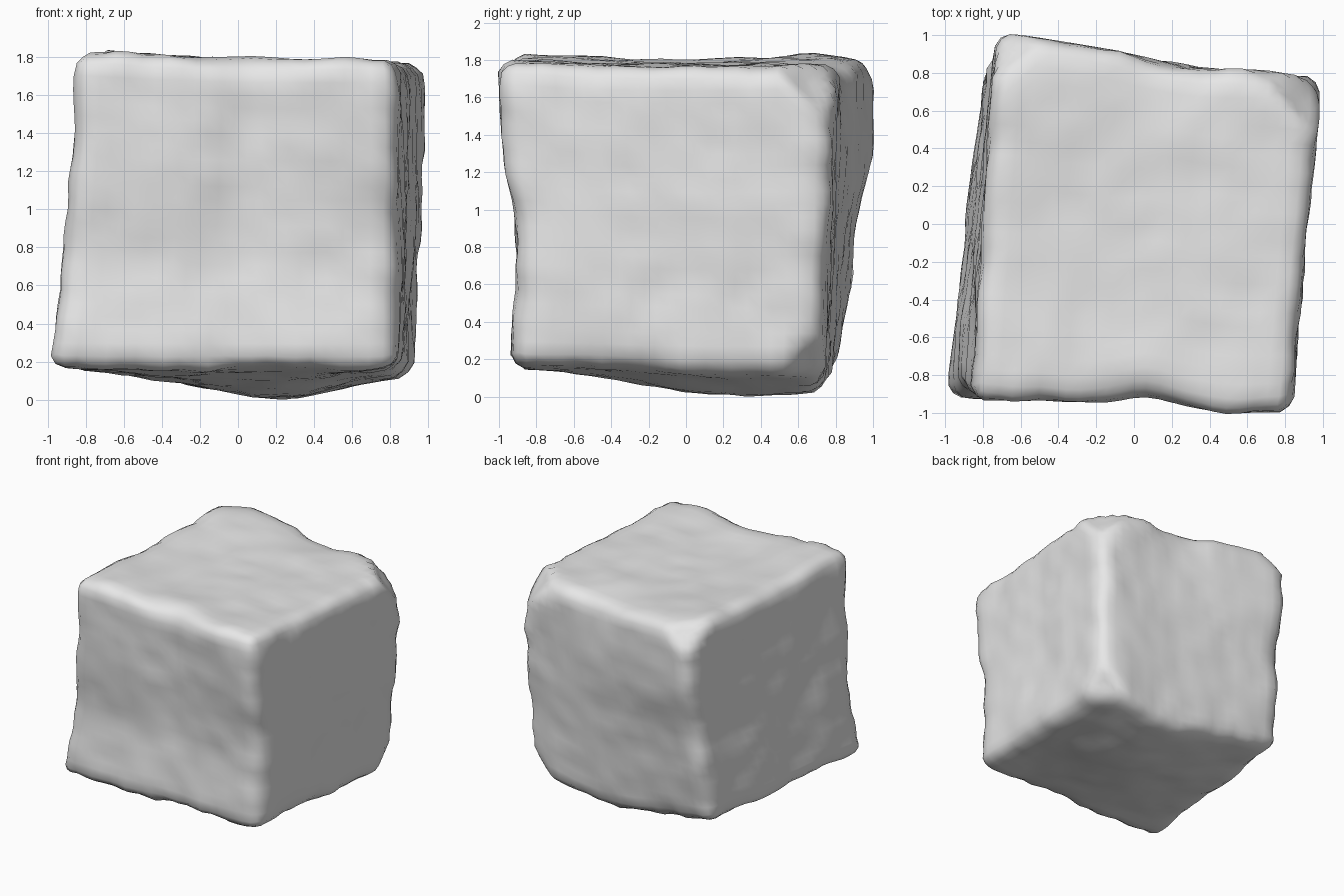
import bpy
import bmesh
from math import exp
from mathutils import Vector, noise

cube = bpy.data.objects.get("Cube")
if cube:
    bpy.data.objects.remove(cube, do_unlink=True)

# Corners of the skewed block, keyed by side along x, y, z
CORNERS = {
    (-1, -1, -1): (-1.02, -0.94, 0.14), (1, -1, -1): (0.83, -0.94, 0.14),
    (-1, 1, -1): (-0.82, 0.83, 0.16), (1, 1, -1): (0.92, 0.73, 0.14),
    (-1, -1, 1): (-0.87, -0.93, 1.83), (1, -1, 1): (0.83, -0.99, 1.79),
    (-1, 1, 1): (-0.74, 1.03, 1.83), (1, 1, 1): (1.00, 0.79, 1.78),
}
# Broken corners: side and how far out the stone reaches
BROKEN = {(1, 1, 1): 2.58, (1, 1, -1): 2.7, (-1, 1, 1): 2.68}
ROUND = 0.13


def rounded(p):
    """Round the edges and break some corners; also return the outward direction."""
    core = Vector([max(-1 + ROUND, min(1 - ROUND, c)) for c in p])
    normal = (p - core).normalized()
    out = core + normal * ROUND
    for side, reach in BROKEN.items():
        side = Vector(side)
        out -= side * max(0, out.dot(side) - reach) / 3
    return out, normal


def skewed(p):
    """Blend the eight corners."""
    out = Vector((0, 0, 0))
    for side, corner in CORNERS.items():
        weight = 1
        for s, c in zip(side, p):
            weight *= (1 + s * c) / 2
        out += Vector(corner) * weight
    return out


def hump(value, centre, width):
    return exp(-((value - centre) / width) ** 2)


def sculpted(p):
    """Large worn shapes on each side."""
    u, v, w = p
    left, right = (1 - u) / 2, (1 + u) / 2
    front, back = (1 - v) / 2, (1 + v) / 2
    bottom, top = (1 - w) / 2, (1 + w) / 2
    out = skewed(p)
    # Keel underneath, deepest towards the back
    ramp = max(0, min(1, (v + 1) / 1.4))
    ramp = ramp * ramp * (3 - 2 * ramp)
    out.z -= 0.15 * hump(u, 0.25, 0.56 if u > 0.25 else 0.75) * ramp * bottom
    # Hollow top
    out.z -= (0.03 * (1 - v * v) + 0.02 * (1 - u * u)) * top
    # Hollow front with a worn channel, swellings beside it and a dent
    out.y += 0.06 * hump(w, -0.25, 0.55) * front
    out.y += 0.06 * hump(u, 0.08, 0.2) * (0.2 + 0.8 * top) * front
    out.y -= 0.02 * (hump(u, 0.62, 0.2) + hump(u, -0.35, 0.2)) * top * front
    out.y += 0.03 * hump(u, -0.4, 0.28) * hump(w, 0.7, 0.28) * front
    # Hollow left and right sides, swollen back edge
    out.x += 0.025 * (1 - w * w) * left
    out.x -= 0.01 * (1 - v * v) * right
    out.y += 0.06 * hump(w, 0.35, 0.35) * back * left ** 2
    # Worn upper back edge
    chip = hump(u, 0.1, 0.4) * hump(v, 1, 0.3) * hump(w, 1, 0.3)
    out -= Vector((0, 0.05, 0.05)) * chip
    out.y -= 0.02 * hump(u, 0.2, 0.4) * back
    return out


# Stone block
bm = bmesh.new()
bmesh.ops.create_cube(bm, size=2)
bmesh.ops.subdivide_edges(bm, edges=bm.edges[:], cuts=23, use_grid_fill=True)
for vert in bm.verts:
    p, normal = rounded(vert.co.copy())
    pos = sculpted(p)
    # Chipped, uneven surface, rougher along the edges
    wear = 1.7 if max(abs(c) for c in normal) < 0.95 else 1
    bump = 0.014 * noise.noise(pos * 2.6) + 0.013 * noise.noise(pos * 6.5)
    vert.co = pos + normal * bump * wear

# Stand on the ground, centred
spans = [[vert.co[axis] for vert in bm.verts] for axis in range(3)]
middle = [(min(s) + max(s)) / 2 for s in spans]
base = Vector((middle[0], middle[1], min(spans[2])))
bmesh.ops.translate(bm, verts=bm.verts[:], vec=-base)
bmesh.ops.recalc_face_normals(bm, faces=bm.faces[:])
for face in bm.faces:
    face.smooth = True

mesh = bpy.data.meshes.new("stone_block")
bm.to_mesh(mesh)
bm.free()
block = bpy.data.objects.new("stone_block", mesh)
bpy.context.scene.collection.objects.link(block)

# Pale grey stone
stone = bpy.data.materials.new("pale_grey_stone")
stone.use_nodes = True
stone.diffuse_color = (0.8, 0.8, 0.8, 1)
stone.node_tree.nodes["Principled BSDF"].inputs["Base Color"].default_value = (0.8, 0.8, 0.8, 1)
mesh.materials.append(stone)
